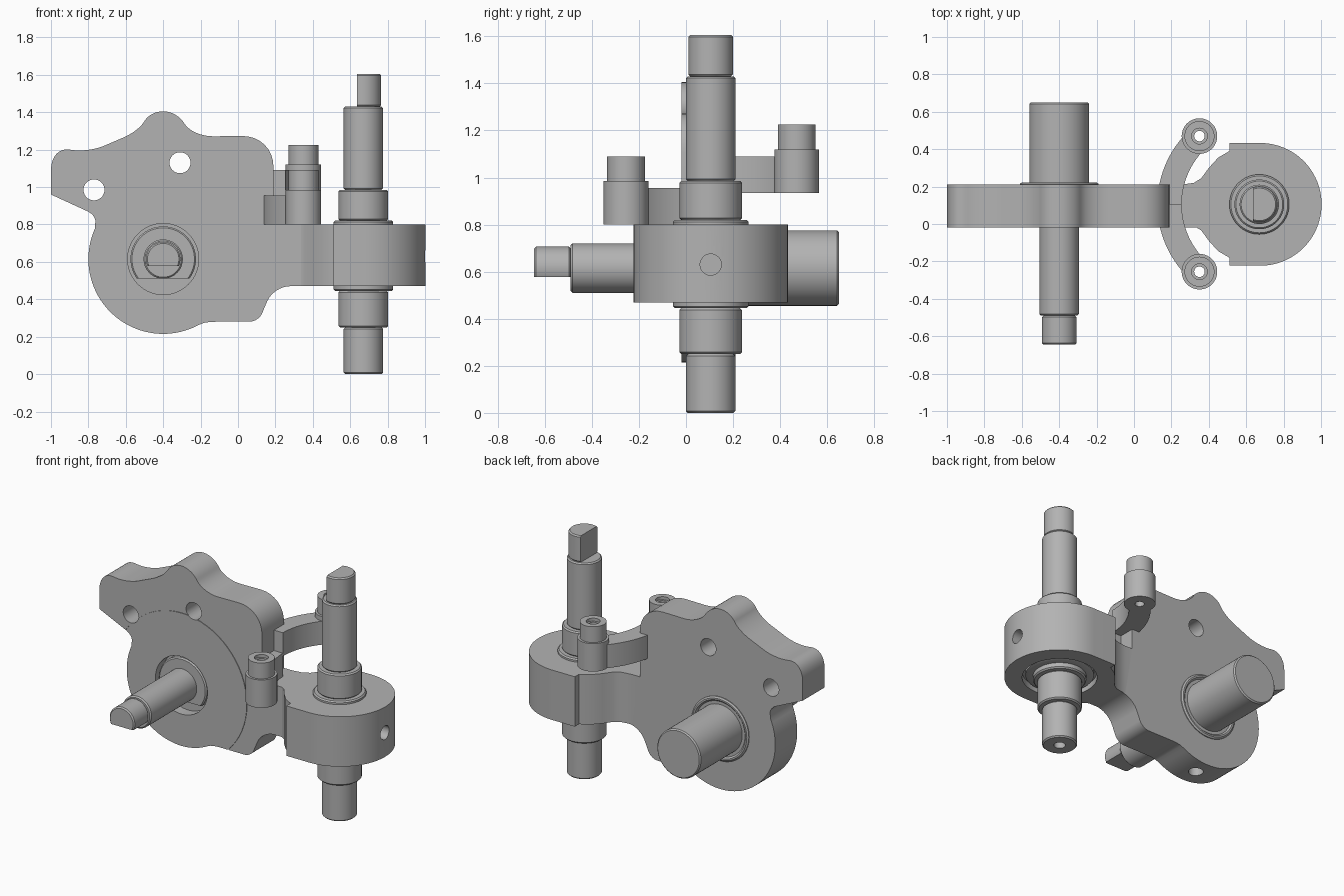
import bpy, bmesh
from math import sin, cos, pi, radians, hypot
from mathutils import Matrix, Vector

if "Cube" in bpy.data.objects:
    bpy.data.objects.remove(bpy.data.objects["Cube"])

steel = bpy.data.materials.new("grey metal")
steel.use_nodes = True
GREY = (0.45, 0.45, 0.45, 1)
steel.diffuse_color = GREY
steel.node_tree.nodes["Principled BSDF"].inputs["Base Color"].default_value = GREY

AXES = {"z": Matrix.Identity(4),
        "y": Matrix.Rotation(-pi / 2, 4, "X"),
        "x": Matrix.Rotation(pi / 2, 4, "Y")}
HUB = (0.67, 0.105)      # upright shaft axis, x and y
MAIN = (-0.40, 0.615)    # lying shaft axis, x and z


def finish(name, bm):
    bmesh.ops.recalc_face_normals(bm, faces=bm.faces)
    mesh = bpy.data.meshes.new(name)
    bm.to_mesh(mesh)
    bm.free()
    mesh.materials.append(steel)
    obj = bpy.data.objects.new(name, mesh)
    bpy.context.scene.collection.objects.link(obj)
    return obj


def lathe(name, profile, origin, axis="z", n=64):
    """Solid of revolution from (radius, height) pairs."""
    bm = bmesh.new()
    rings = [[bm.verts.new((r * cos(2 * pi * i / n), r * sin(2 * pi * i / n), h))
              for i in range(n)] for r, h in profile]
    for a, b in zip(rings, rings[1:]):
        for i in range(n):
            j = (i + 1) % n
            bm.faces.new((a[i], a[j], b[j], b[i]))
    bm.faces.new(rings[0])
    bm.faces.new(rings[-1])
    bm.transform(Matrix.Translation(origin) @ AXES[axis])
    return finish(name, bm)


def stepped(name, steps, origin, axis="z", chamfer=0.008):
    """Stepped shaft from (radius, start, end) with chamfered steps."""
    profile = []
    for r, a, b in steps:
        profile += [(r - chamfer, a), (r, a + chamfer), (r, b - chamfer), (r - chamfer, b)]
    return lathe(name, profile, origin, axis)


def rod(name, r, a, b, origin, axis="z"):
    return lathe(name, [(r, a), (r, b)], origin, axis)


def extrude(name, outline, low, high, upright=False):
    """Prism from a flat outline; upright outlines are in x and z."""
    bm = bmesh.new()
    place = (lambda u, v, t: (u, t, v)) if upright else (lambda u, v, t: (u, v, t))
    base = bm.faces.new([bm.verts.new(place(u, v, low)) for u, v in outline])
    moved = bmesh.ops.extrude_face_region(bm, geom=[base])["geom"]
    verts = [g for g in moved if isinstance(g, bmesh.types.BMVert)]
    bmesh.ops.translate(bm, verts=verts, vec=place(0, 0, high - low))
    return finish(name, bm)


def box(name, lo, hi):
    return extrude(name, [(lo[0], lo[1]), (hi[0], lo[1]), (hi[0], hi[1]), (lo[0], hi[1])],
                   lo[2], hi[2])


def arc(cx, cy, r, start, end, n):
    angles = [radians(start + (end - start) * i / n) for i in range(n + 1)]
    return [(cx + r * cos(a), cy + r * sin(a)) for a in angles]


def rounded(points, n=8):
    """Round each (u, v, setback) corner with a smooth curve."""
    out = []
    for i, (u, v, s) in enumerate(points):
        c = Vector((u, v))
        if not s:
            out.append((u, v))
            continue
        ends = []
        for q in (points[i - 1], points[(i + 1) % len(points)]):
            d = Vector(q[:2]) - c
            ends.append(c + d.normalized() * min(s, d.length * 0.49))
        p, q = ends
        h, k = p.lerp(c, 0.58), q.lerp(c, 0.58)
        for j in range(n + 1):
            t = j / n
            w = 1 - t
            out.append(tuple(p * w**3 + h * 3 * w * w * t + k * 3 * w * t * t + q * t**3))
    return out


def combine(target, tool, mode="DIFFERENCE"):
    mod = target.modifiers.new(tool.name, "BOOLEAN")
    mod.operation, mod.object, mod.solver = mode, tool, "EXACT"
    bpy.context.view_layer.objects.active = target
    bpy.ops.object.modifier_apply(modifier=mod.name)
    bpy.data.objects.remove(tool)


# Flat housing plate with its lobed outline and round lower body
round_body = [(u, v, 0) for u, v in arc(*MAIN, 0.40, -62, -204, 40)]
plate = [(-1, 0.96, 0), (-1, 1.215, 0.13), (-0.80, 1.185, 0.09), (-0.53, 1.30, 0.09),
         (-0.47, 1.405, 0.07), (-0.33, 1.405, 0.07), (-0.24, 1.27, 0.11),
         (0.19, 1.275, 0.17), (0.19, 0.80, 0), (0.40, 0.80, 0), (0.40, 0.47, 0),
         (0.19, 0.47, 0.09), (0.11, 0.28, 0.05), (-0.17, 0.28, 0.06)]
plate += round_body + [(-0.76, 0.85, 0.05)]
housing = extrude("housing", rounded(plate), -0.02, 0.21, upright=True)

# Bearing hub: half outline mirrored across the shaft axis
half = arc(HUB[0] + 0.005, HUB[1], 0.328, 0, 90, 24)
half += [(0.51, 0.433), (0.51, 0.39), (0.45, 0.355), (0.40, 0.30), (0.36, 0.245),
         (0.32, 0.22), (0.25, 0.21)]
mirror = [(u, 2 * HUB[1] - v) for u, v in reversed(half[1:])]
combine(housing, extrude("hub", half + mirror, 0.47, 0.80), "UNION")

# Mounting holes, bearing recesses and cross holes
for x, z in ((-0.77, 0.985), (-0.31, 1.13)):
    combine(housing, rod("hole", 0.056, -0.1, 0.3, (x, 0, z), "y"))
MAIN_POS, HUB_POS = (MAIN[0], 0, MAIN[1]), (HUB[0], HUB[1], 0)
combine(housing, rod("front_recess", 0.19, -0.1, 0.05, MAIN_POS, "y"))
combine(housing, rod("hub_recess", 0.225, 0.40, 0.51, HUB_POS))
combine(housing, rod("side_hole", 0.045, 0.92, 1.1, (0, HUB[1], 0.63), "x"))
combine(housing, rod("drain_hole", 0.045, 0.1, 0.30, (MAIN[0], 0.1, 0)))

# Fine parting groove around the front cover
groove = rod("groove", 0.482, -0.1, -0.016, MAIN_POS, "y")
combine(groove, rod("groove_core", 0.478, -0.2, 0.1, MAIN_POS, "y"))
combine(housing, groove)

# Lying shaft with flat on its front tip
main_shaft = stepped("main_shaft", [(0.092, -0.645, -0.49), (0.105, -0.49, 0.10),
                                    (0.16, 0.10, 0.65)], MAIN_POS, "y")
combine(main_shaft, box("flat", (-0.6, -0.8, 0.4), (-0.2, -0.49, 0.578)))

# Retainer in the front recess, with a straight lower edge, and rear seal ring
retainer = stepped("front_retainer", [(0.175, -0.01, 0.06)], MAIN_POS, "y")
combine(retainer, box("flat", (-0.7, -0.3, 0.3), (-0.1, 0.3, 0.51)))
lathe("rear_seal", [(0.21, 0.20), (0.21, 0.215), (0.20, 0.222), (0.19, 0.222),
                    (0.18, 0.212), (0.15, 0.212)], MAIN_POS, "y")

# Upright shaft with flat on its top and a centre hole below
upright = stepped("upright_shaft",
                  [(0.105, 0, 0.25), (0.133, 0.25, 0.445), (0.16, 0.44 + 0.005, 0.82),
                   (0.133, 0.82, 0.985), (0.105, 0.985, 1.43), (0.095, 1.43, 1.605)], HUB_POS)
combine(upright, box("flat", (0.5, -0.1, 1.43), (0.637, 0.3, 1.7)))
combine(upright, rod("centre_hole", 0.035, -0.1, 0.06, HUB_POS))
lathe("hub_bearing", [(0.205, 0.52), (0.205, 0.485), (0.19, 0.48), (0.15, 0.48)], HUB_POS)

# Two curved arms, each ending in a hollow post
for name, y, z, a, b in (("front", -0.255, 0.80, 180, 226), ("back", 0.47, 0.935, 180, 133)):
    outline = arc(*HUB, 0.415, a, b, 20) + arc(*HUB, 0.545, b, a, 20)
    arm = extrude(name + "_arm", outline, z, z + 0.155)
    post = lathe(name + "_post", [(0.095, z), (0.095, z + 0.185), (0.08, z + 0.185),
                                  (0.08, z + 0.29)], (0.35, y, 0))
    combine(arm, post, "UNION")
    combine(arm, rod("bore", 0.028, z - 0.1, z + 0.4, (0.35, y, 0)))
    combine(arm, rod("counterbore", 0.042, z + 0.27, z + 0.4, (0.35, y, 0)))

# Smooth round walls, crisp edges
bpy.ops.object.select_all(action="DESELECT")
for obj in bpy.context.scene.objects:
    if obj.type == "MESH":
        obj.select_set(True)
        bpy.context.view_layer.objects.active = obj
bpy.ops.object.shade_smooth_by_angle(angle=radians(30))
